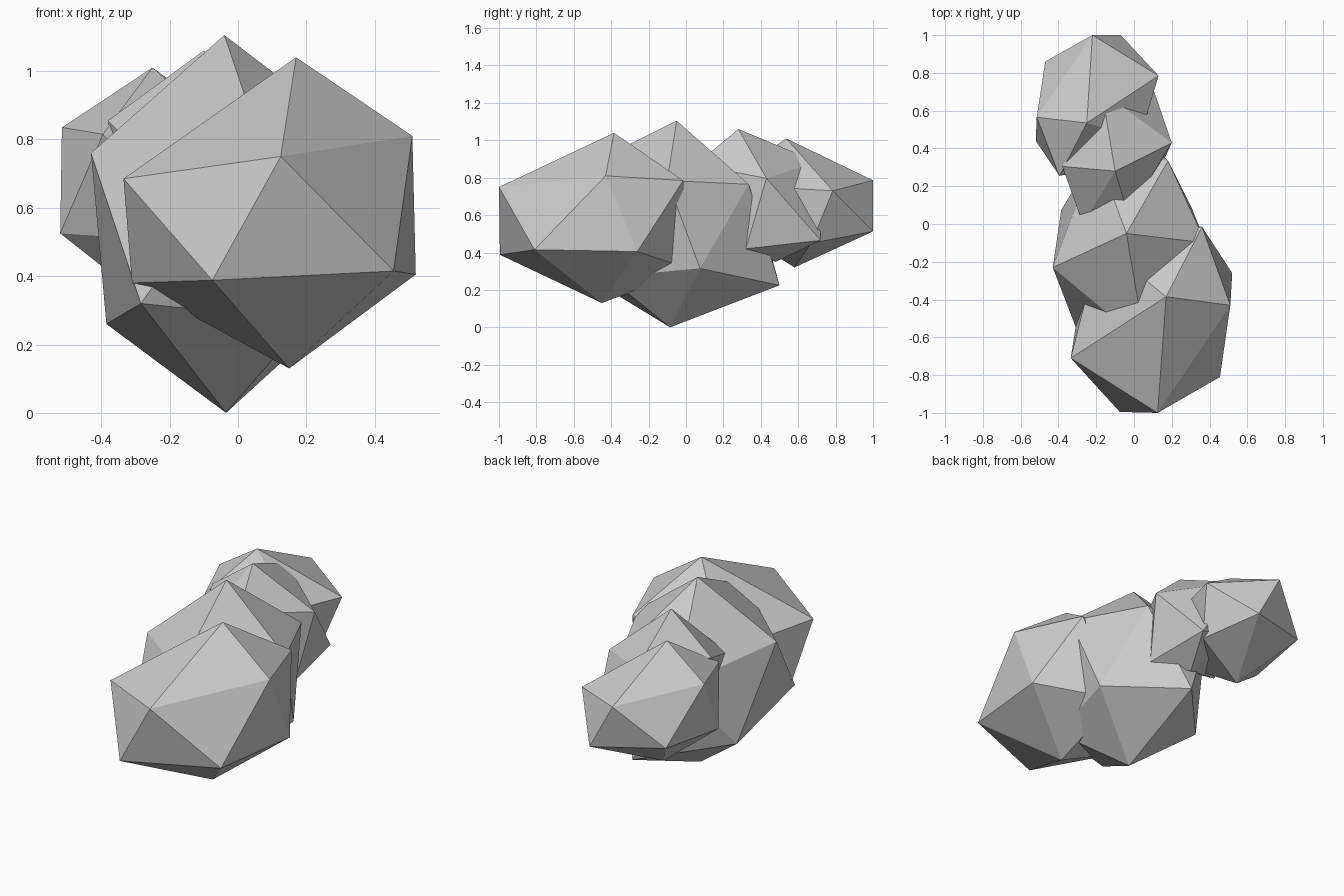
import bpy, bmesh


def rock(name, corners):
    """Faceted boulder: the convex hull around a dozen corners."""
    bm = bmesh.new()
    for c in corners:
        bm.verts.new(c)
    bmesh.ops.convex_hull(bm, input=bm.verts[:])
    loose = [v for v in bm.verts if not v.link_faces]
    bmesh.ops.delete(bm, geom=loose, context='VERTS')
    bmesh.ops.recalc_face_normals(bm, faces=bm.faces[:])
    mesh = bpy.data.meshes.new(name)
    bm.to_mesh(mesh)
    bm.free()
    bpy.context.collection.objects.link(bpy.data.objects.new(name, mesh))


# Large boulder at the front
rock("front_rock", [
    (.17, -.385, 1.04), (.51, -.43, .81), (.125, -1, .75), (-.075, -.995, .388),
    (.455, -.81, .415), (.15, -.45, .13), (.52, -.26, .405), (-.335, -.71, .685),
    (.36, -.015, .785), (-.18, -.1, .68), (-.31, -.55, .38), (.15, .03, .31)])

# Largest boulder in the middle, resting on the ground
rock("middle_rock", [
    (-.04, -.05, 1.105), (-.43, -.23, .76), (.18, .335, .765), (.38, -.1, .785),
    (.31, .075, .315), (-.035, -.085, 0), (0, .5, .225), (-.385, .075, .26),
    (-.284, -.61, .32), (.06, -.64, .81), (-.2, .38, .66), (.2, -.42, .27)])

# Small boulder wedged between middle and back
rock("small_rock", [
    (-.1, .28, 1.06), (.2, .43, .797), (-.38, .305, .855), (-.27, 0, .74),
    (.1, .72, .465), (-.17, .7, .885), (-.03, .05, .87), (.15, .32, .42),
    (-.01, .48, .35), (-.33, .3, .5), (-.2, .65, .55)])

# Boulder at the back
rock("back_rock", [
    (-.25, .535, 1.01), (-.515, .565, .835), (-.52, .44, .525), (-.22, 1, .786),
    (-.07, 1, .513), (.13, .785, .73), (-.47, .86, .555), (-.26, .58, .32),
    (-.395, .255, .815), (.06, .67, .45), (.03, .45, .75), (-.15, .3, .5)])
